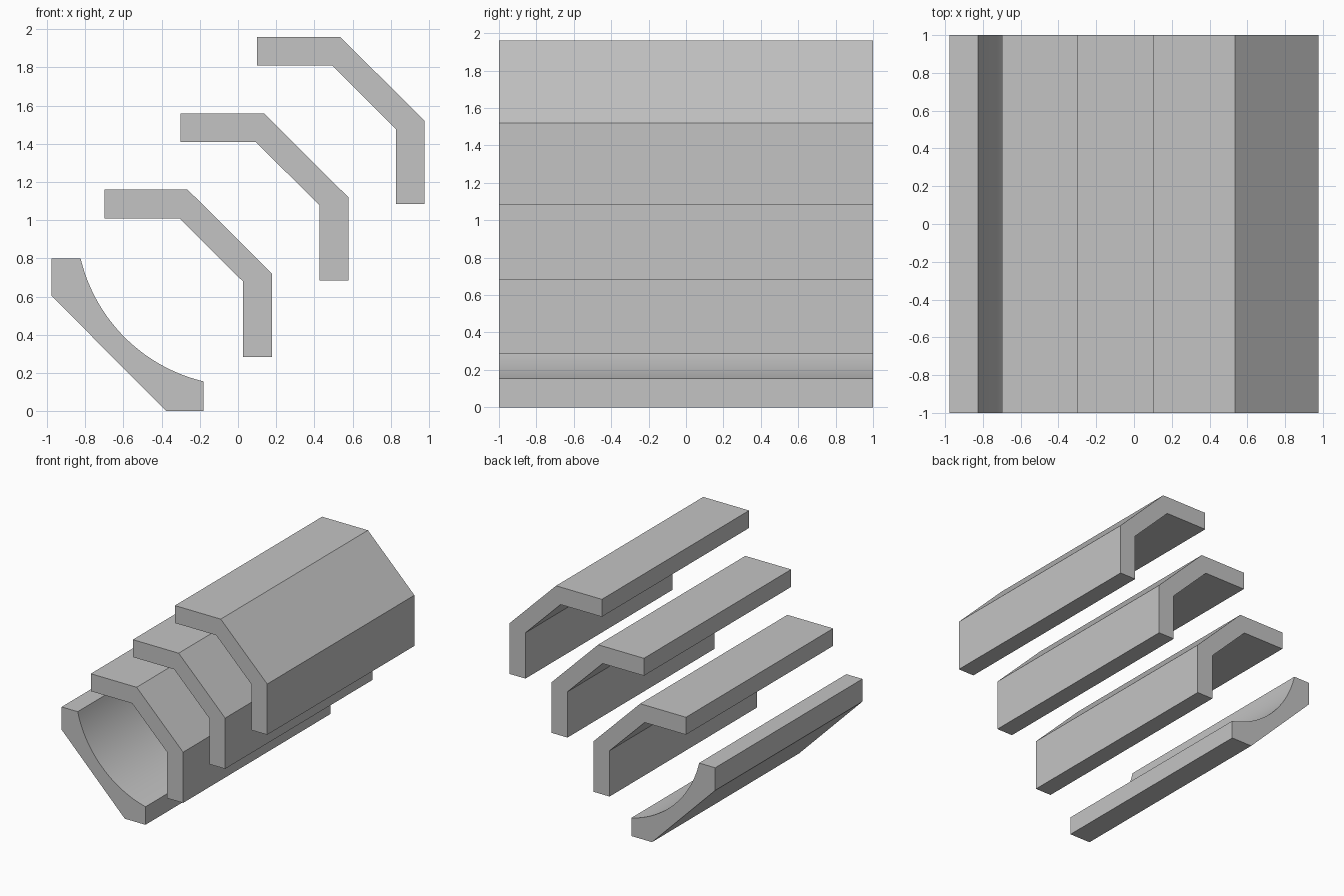
import bpy
import bmesh
from math import cos, sin, radians

cube = bpy.data.objects.get("Cube")
if cube:
    bpy.data.objects.remove(cube, do_unlink=True)

GREY = (0.55, 0.55, 0.55, 1)
mat = bpy.data.materials.new("plain grey")
mat.use_nodes = True
mat.diffuse_color = GREY
mat.node_tree.nodes["Principled BSDF"].inputs["Base Color"].default_value = GREY


def extrude_profile(name, profile, length=2.0):
    """Extrude an x-z outline along y, centred on y = 0."""
    bm = bmesh.new()
    face = bm.faces.new([bm.verts.new((x, -length / 2, z)) for x, z in profile])
    result = bmesh.ops.extrude_face_region(bm, geom=[face])
    moved = [v for v in result["geom"] if isinstance(v, bmesh.types.BMVert)]
    bmesh.ops.translate(bm, verts=moved, vec=(0, length, 0))
    bmesh.ops.recalc_face_normals(bm, faces=bm.faces)
    mesh = bpy.data.meshes.new(name)
    bm.to_mesh(mesh)
    bm.free()
    mesh.materials.append(mat)
    obj = bpy.data.objects.new(name, mesh)
    bpy.context.collection.objects.link(obj)
    return obj


# Three identical bent shells, stepped up and to the side
shell = [(-0.70, 1.16), (-0.264, 1.16), (0.178, 0.72), (0.178, 0.284),
         (0.027, 0.284), (0.027, 0.678), (-0.307, 1.01), (-0.70, 1.01)]
for i, level in enumerate(("lower", "middle", "upper")):
    step = 0.4 * i
    extrude_profile(level + "_shell", [(x + step, z + step) for x, z in shell])

# Cradle with a concave round inner face
CENTRE_X, CENTRE_Z, RADIUS, SEGMENTS = 0.02, 1.0, 0.868, 32
START, END = radians(193.3), radians(256.7)
angles = [START + (END - START) * i / SEGMENTS for i in range(SEGMENTS + 1)]
arc = [(CENTRE_X + RADIUS * cos(a), CENTRE_Z + RADIUS * sin(a)) for a in angles]
outer = [(-0.18, 0), (-0.377, 0), (-0.978, 0.605), (-0.978, 0.80)]
cradle = extrude_profile("cradle", arc + outer)

# Smooth only the curved face
bpy.ops.object.select_all(action='DESELECT')
cradle.select_set(True)
bpy.context.view_layer.objects.active = cradle
bpy.ops.object.shade_smooth_by_angle(angle=radians(20))
